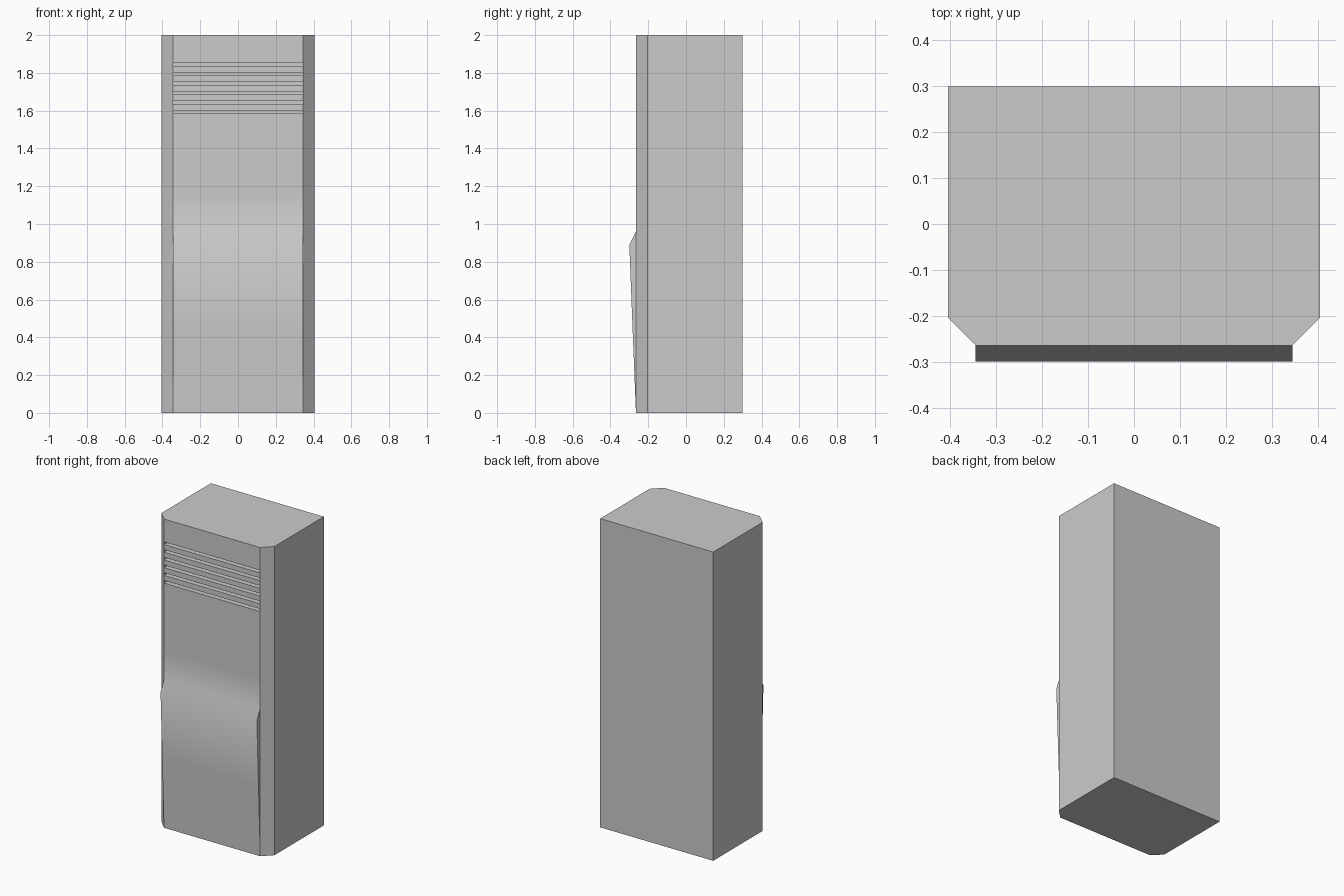
import bpy
import bmesh
from mathutils import Vector

cube = bpy.data.objects.get("Cube")
if cube:
    bpy.data.objects.remove(cube, do_unlink=True)

HEIGHT = 2.0
SIDE, BACK = 0.405, 0.30           # half width and rear face of the casing
PANEL, FRONT = 0.345, -0.265       # half width and front face of the panel
CORNER, RECESS = -0.205, -0.20     # start of the corner chamfer, panel seat

grey = bpy.data.materials.new("plain grey")
grey.use_nodes = True
colour = (0.6, 0.6, 0.6, 1.0)
grey.diffuse_color = colour
grey.node_tree.nodes["Principled BSDF"].inputs["Base Color"].default_value = colour


def prism(name, outline, direction):
    """Extrude a closed outline of 3D points into a solid."""
    bm = bmesh.new()
    face = bm.faces.new([bm.verts.new(p) for p in outline])
    extruded = bmesh.ops.extrude_face_region(bm, geom=[face], use_keep_orig=True)
    moved = [g for g in extruded["geom"] if isinstance(g, bmesh.types.BMVert)]
    bmesh.ops.translate(bm, verts=moved, vec=Vector(direction))
    bmesh.ops.recalc_face_normals(bm, faces=bm.faces[:])
    mesh = bpy.data.meshes.new(name)
    bm.to_mesh(mesh)
    bm.free()
    mesh.materials.append(grey)
    obj = bpy.data.objects.new(name, mesh)
    bpy.context.collection.objects.link(obj)
    return obj


# Casing: chamfered front corners and a seat for the front panel
half = [(SIDE, BACK), (SIDE, CORNER), (PANEL, FRONT), (PANEL, RECESS)]
footprint = half + [(-x, y) for x, y in reversed(half)]
prism("casing", [(x, y, 0) for x, y in footprint], (0, 0, HEIGHT))

# Front panel: side profile with a swollen lower half and six vent slots
profile = [(RECESS, 0), (FRONT, 0), (-0.283, 0.45), (-0.30, 0.89),
           (FRONT, 0.96), (FRONT, 1.15)]
SLOT, PITCH, DEPTH = 0.017, 0.05, 0.055
for i in range(6):
    low = 1.585 + i * PITCH
    profile += [(FRONT, low), (FRONT + DEPTH, low),
                (FRONT + DEPTH, low + SLOT), (FRONT, low + SLOT)]
profile += [(FRONT, HEIGHT), (RECESS, HEIGHT)]
panel = prism("front_panel", [(-PANEL, y, z) for y, z in profile], (2 * PANEL, 0, 0))

# Soft swell on the panel, crisp edges elsewhere
bpy.ops.object.select_all(action="DESELECT")
panel.select_set(True)
bpy.context.view_layer.objects.active = panel
bpy.ops.object.shade_smooth_by_angle(angle=0.7)
